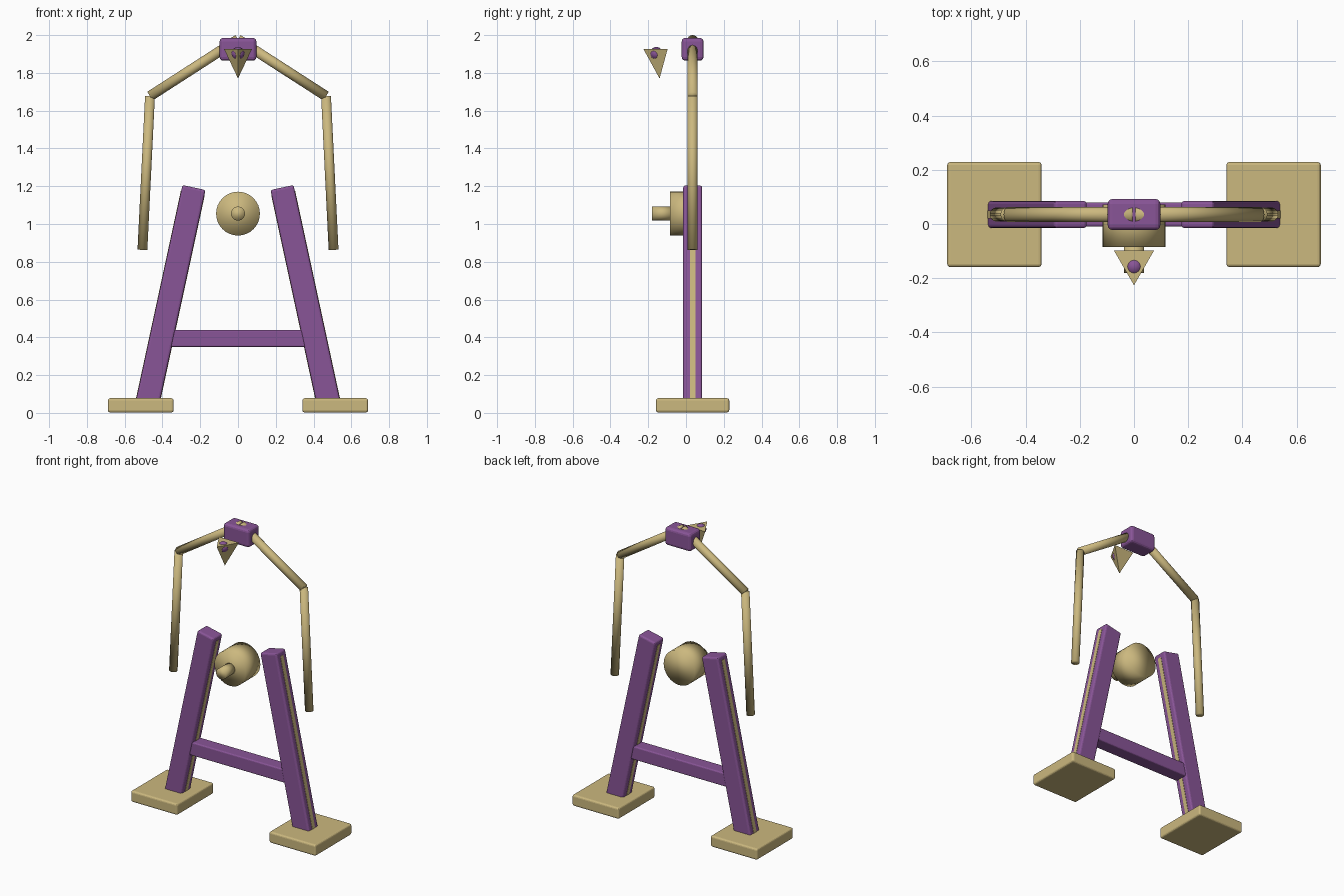
import bpy
from math import pi
from mathutils import Vector

if "Cube" in bpy.data.objects:
    bpy.data.objects.remove(bpy.data.objects["Cube"], do_unlink=True)

MID_Y = 0.035  # depth of the frame's centre plane


def material(name, colour):
    mat = bpy.data.materials.new(name)
    mat.use_nodes = True
    mat.diffuse_color = (*colour, 1)
    node = next(n for n in mat.node_tree.nodes if n.type == 'BSDF_PRINCIPLED')
    node.inputs["Base Color"].default_value = (*colour, 1)
    return mat


tan = material("tan", (0.60, 0.48, 0.21))
purple = material("purple", (0.25, 0.09, 0.31))


def finish(name, mat, smooth=False):
    obj = bpy.context.object
    obj.name = obj.data.name = name
    obj.data.materials.append(mat)
    if smooth:
        bpy.ops.object.shade_smooth()
    return obj


def box(name, centre, size, mat, bevel=0.0, turn=None):
    bpy.ops.mesh.primitive_cube_add(size=1, location=centre)
    obj = finish(name, mat)
    obj.scale = size
    if turn:
        obj.rotation_euler = turn
    bpy.ops.object.transform_apply(location=False, rotation=False, scale=True)
    if bevel:
        mod = obj.modifiers.new("Soft edges", 'BEVEL')
        mod.width = bevel
        mod.segments = 3
    return obj


def bar(name, start, end, width, depth, mat, bevel=0.0):
    """Square bar between two points in a plane facing the front."""
    start, end = Vector(start), Vector(end)
    axis = end - start
    turn = axis.to_track_quat('Z', 'Y').to_euler()
    return box(name, (start + end) / 2, (width, depth, axis.length), mat, bevel, turn)


def rod(name, start, end, radius, mat):
    start, end = Vector(start), Vector(end)
    axis = end - start
    bpy.ops.mesh.primitive_cylinder_add(
        vertices=32, radius=radius, depth=axis.length, location=(start + end) / 2,
        rotation=axis.to_track_quat('Z', 'Y').to_euler())
    return finish(name, mat, smooth=True)


# Feet, legs with inlaid stripes, and jointed arms on both sides
for side, s in (("left", 1), ("right", -1)):
    box(side + "_foot", (s * 0.515, MID_Y, 0.04), (0.348, 0.388, 0.075), tan, 0.012)

    bottom = Vector((s * 0.482, MID_Y, 0.04))
    top = Vector((s * 0.233, MID_Y, 1.193))
    bar(side + "_leg", bottom, top, 0.1, 0.125, purple, 0.012)
    bar(side + "_leg_stripe", bottom, bottom.lerp(top, 0.975), 0.03, 0.129, tan)

    elbow = (s * 0.466, MID_Y, 1.677)
    rod(side + "_upper_arm", (0, MID_Y, 1.977), elbow, 0.027, tan)
    rod(side + "_lower_arm", elbow, (s * 0.506, MID_Y, 0.863), 0.026, tan)

# Crossbar between the legs
box("crossbar", (0, MID_Y, 0.395), (0.76, 0.09, 0.09), purple, 0.008)

# Block where the arms meet
box("top_block", (0, MID_Y, 1.925), (0.194, 0.115, 0.12), purple, 0.018)

# Drum with its front peg
rod("drum", (0, -0.085, 1.055), (0, 0.072, 1.055), 0.116, tan)
rod("drum_peg", (0, -0.18, 1.055), (0, -0.07, 1.055), 0.037, tan)

# Three-sided beak pointing down, with a ball showing through its faces
bpy.ops.mesh.primitive_cone_add(vertices=3, radius1=0.086, radius2=0, depth=0.157,
                                location=(0, -0.14, 1.849), rotation=(pi, 0, 0))
finish("beak", tan)
bpy.ops.mesh.primitive_uv_sphere_add(segments=32, ring_count=16, radius=0.034,
                                     location=(0, -0.157, 1.903))
finish("beak_ball", purple, smooth=True)
